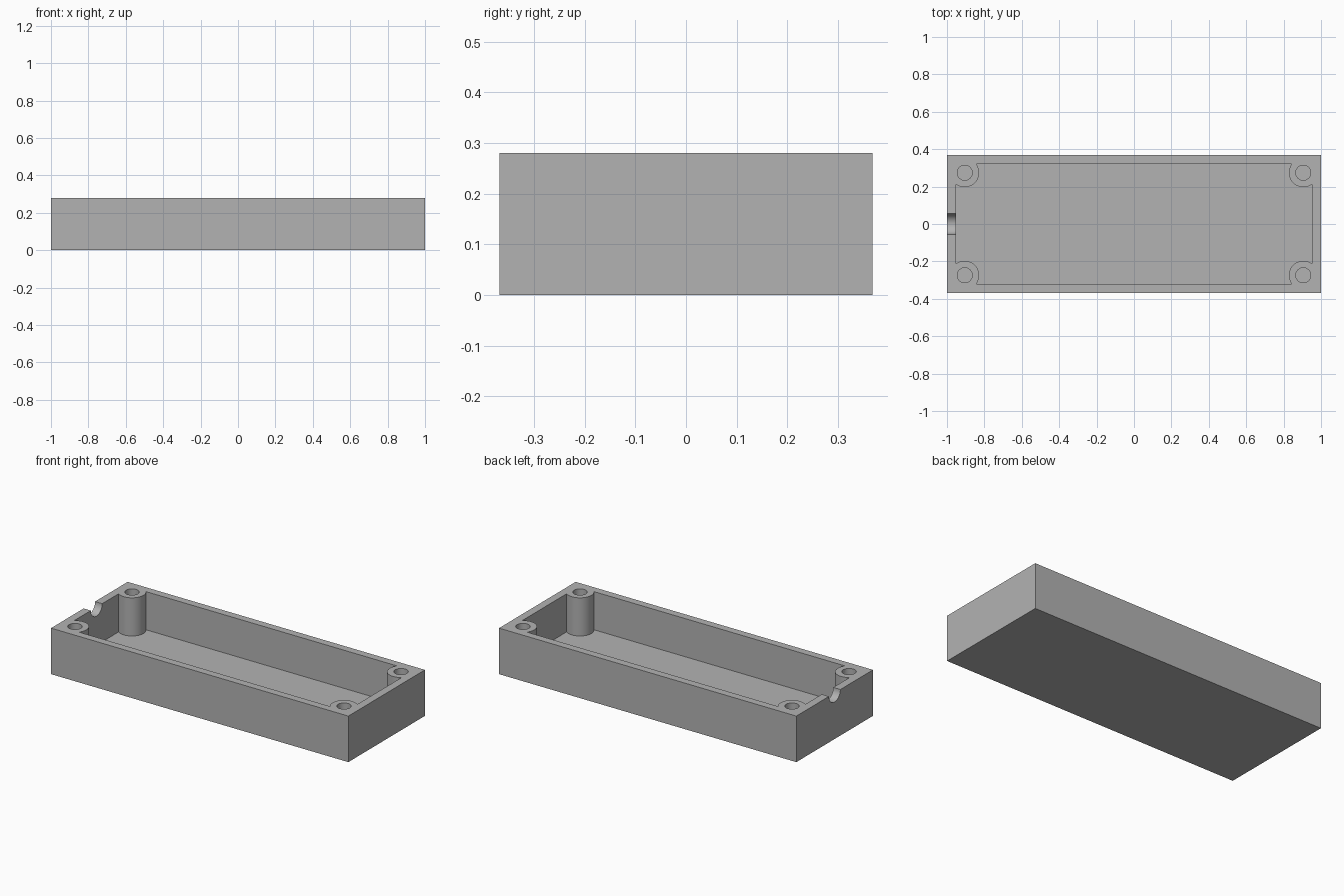
import bpy, bmesh, math

if "Cube" in bpy.data.objects:
    bpy.data.objects.remove(bpy.data.objects["Cube"])

# Main dimensions
HX, HY, H = 1.0, 0.368, 0.28        # outer half sizes and height
IX, IY, FLOOR = 0.952, 0.322, 0.048  # cavity half sizes and floor level
PX, PY, PR = 0.905, 0.274, 0.077     # screw post centre and radius
HOLE_R, NOTCH_R = 0.04, 0.055

grey = bpy.data.materials.new("grey_plastic")
grey.diffuse_color = (0.45, 0.45, 0.45, 1)
grey.use_nodes = True
grey.node_tree.nodes["Principled BSDF"].inputs["Base Color"].default_value = grey.diffuse_color


def prism(name, outline, z0, z1):
    """Extrude a closed 2D outline between two heights."""
    bm = bmesh.new()
    base = bm.faces.new([bm.verts.new((x, y, z0)) for x, y in outline])
    top = bmesh.ops.extrude_face_region(bm, geom=[base])["geom"]
    bmesh.ops.translate(bm, vec=(0, 0, z1 - z0),
                        verts=[g for g in top if isinstance(g, bmesh.types.BMVert)])
    bmesh.ops.recalc_face_normals(bm, faces=bm.faces)
    mesh = bpy.data.meshes.new(name)
    bm.to_mesh(mesh)
    bm.free()
    mesh.materials.append(grey)
    ob = bpy.data.objects.new(name, mesh)
    bpy.context.collection.objects.link(ob)
    return ob


def circle(cx, cy, r, n=48):
    return [(cx + r * math.cos(2 * math.pi * i / n),
             cy + r * math.sin(2 * math.pi * i / n)) for i in range(n)]


# Cavity outline: a rectangle whose corners go around the screw posts
def corner(sx, sy, n=28):
    a0 = -math.acos((IX - PX) / PR)
    a1 = math.asin((IY - PY) / PR) * -1 - math.pi
    pts = []
    for i in range(n + 1):
        a = a0 + (a1 - a0) * i / n
        pts.append((sx * (PX + PR * math.cos(a)), sy * (PY + PR * math.sin(a))))
    return pts if sx * sy > 0 else pts[::-1]


corners = [(1, 1), (-1, 1), (-1, -1), (1, -1)]
cavity = [p for c in corners for p in corner(*c)]
cutters = [prism("cavity_cutter", cavity, FLOOR, H + 0.1)]

# Screw holes in the four posts
for sx, sy in corners:
    cutters.append(prism("screw_hole_cutter", circle(sx * PX, sy * PY, HOLE_R),
                         FLOOR, H + 0.1))

# Half-round cable notch through the left wall
notch = prism("cable_notch_cutter", circle(0, 0, NOTCH_R), -0.05, 0.05)
notch.rotation_euler = (0, math.pi / 2, 0)
notch.location = (-0.98, 0, H)
cutters.append(notch)

# Enclosure body
body = prism("enclosure_base", [(-HX, -HY), (HX, -HY), (HX, HY), (-HX, HY)], 0, H)
bpy.context.view_layer.objects.active = body
body.select_set(True)
for c in cutters:
    mod = body.modifiers.new("cut", "BOOLEAN")
    mod.operation, mod.solver, mod.object = "DIFFERENCE", "EXACT", c
    bpy.ops.object.modifier_apply(modifier=mod.name)
for c in cutters:
    bpy.data.objects.remove(c)

# Smooth round walls, crisp edges
bpy.ops.object.shade_smooth_by_angle(angle=math.radians(30))
